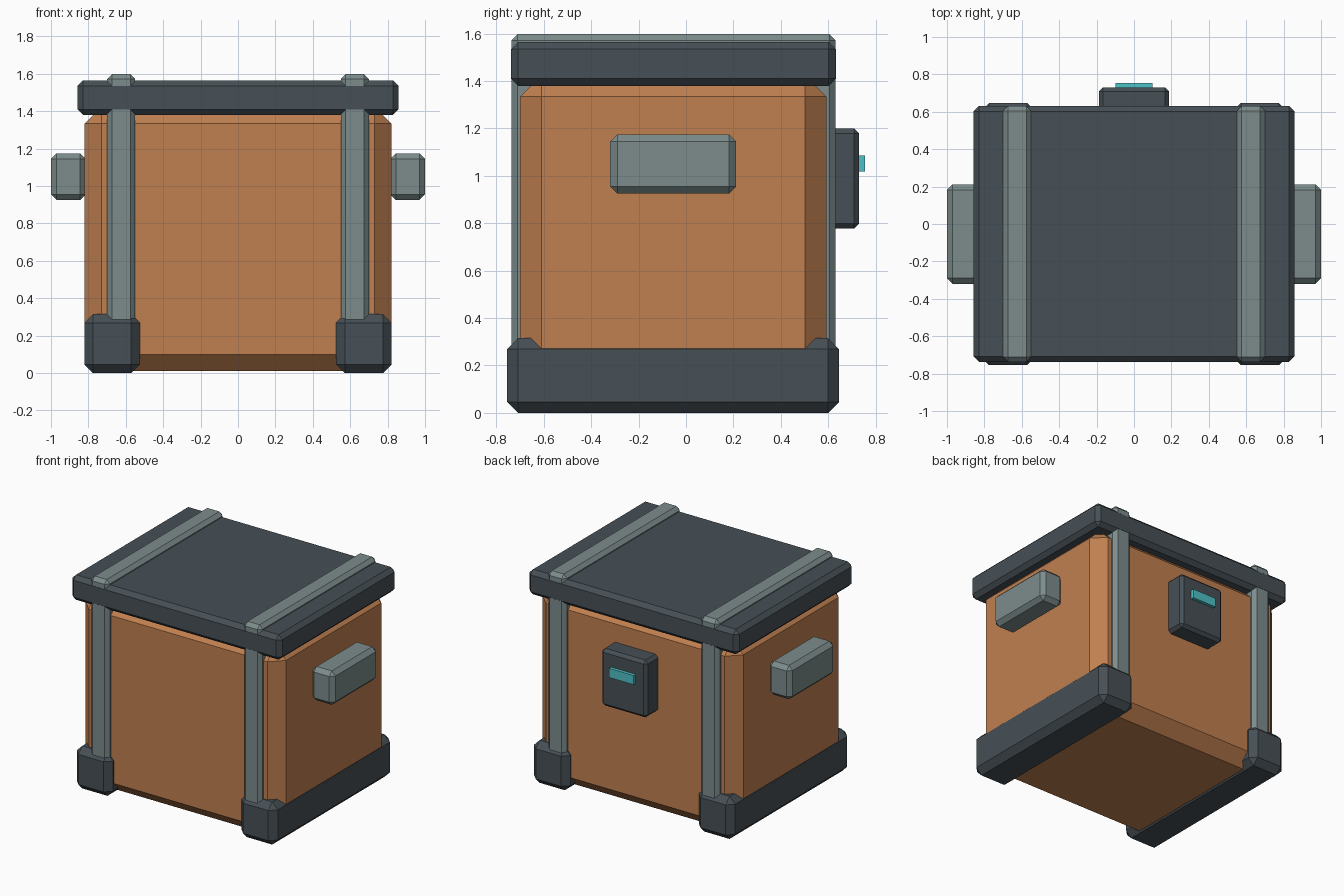
import bpy
import bmesh

if "Cube" in bpy.data.objects:
    bpy.data.objects.remove(bpy.data.objects["Cube"])


def material(name, rgb):
    m = bpy.data.materials.new(name)
    m.diffuse_color = (*rgb, 1.0)
    m.use_nodes = True
    m.node_tree.nodes["Principled BSDF"].inputs["Base Color"].default_value = m.diffuse_color
    return m


ORANGE = material("orange brown", (0.53, 0.215, 0.08))
DARK = material("dark slate", (0.062, 0.080, 0.093))
GREY = material("steel grey", (0.205, 0.262, 0.262))
CYAN = material("cyan light", (0.08, 0.53, 0.57))


def box(name, xs, ys, zs, mat, chamfer=0.0):
    """Flat-shaded box between the given limits, with single-cut chamfers."""
    bm = bmesh.new()
    bmesh.ops.create_cube(bm, size=1)
    for v in bm.verts:
        for i, (lo, hi) in enumerate((xs, ys, zs)):
            v.co[i] = hi if v.co[i] > 0 else lo
    if chamfer:
        bmesh.ops.bevel(bm, geom=bm.edges[:], offset=chamfer, segments=1,
                        profile=0.5, affect='EDGES')
    bmesh.ops.recalc_face_normals(bm, faces=bm.faces[:])
    me = bpy.data.meshes.new(name)
    bm.to_mesh(me)
    bm.free()
    me.materials.append(mat)
    ob = bpy.data.objects.new(name, me)
    bpy.context.collection.objects.link(ob)
    return ob


def pair(name, xs, *args):
    """The same box on the right and left sides."""
    box(name + "_right", xs, *args)
    box(name + "_left", (-xs[1], -xs[0]), *args)


# Crate body and lid
box("body", (-0.82, 0.82), (-0.70, 0.592), (0.01, 1.425), ORANGE, 0.09)
box("lid", (-0.858, 0.858), (-0.738, 0.632), (1.38, 1.565), DARK, 0.03)

# Straps wrapping over the lid, skids and side handles
pair("strap", (0.55, 0.70), (-0.737, 0.631), (0.05, 1.598), GREY, 0.026)
pair("skid", (0.525, 0.822), (-0.755, 0.646), (0.0, 0.315), DARK, 0.046)
pair("handle", (0.815, 1.0), (-0.32, 0.212), (0.925, 1.175), GREY, 0.03)

# Latch with indicator light on the back
box("latch", (-0.187, 0.187), (0.56, 0.731), (0.777, 1.2), DARK, 0.022)
box("indicator_light", (-0.10, 0.10), (0.70, 0.755), (1.018, 1.086), CYAN)
